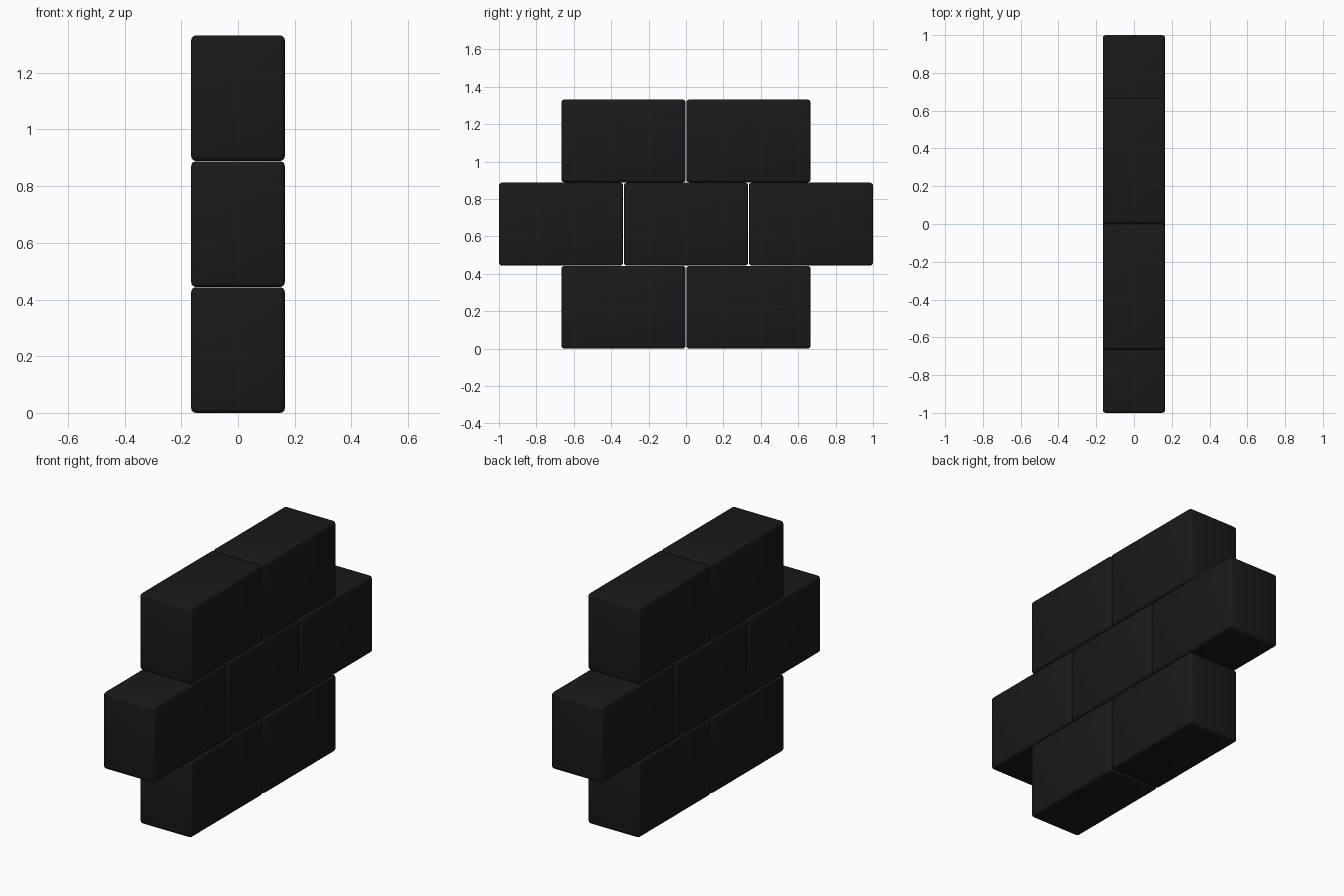
import bpy

if "Cube" in bpy.data.objects:
    bpy.data.objects.remove(bpy.data.objects["Cube"])

W, L, H = 0.33, 0.664, 0.443       # brick size in x, y, z
PITCH_Y, PITCH_Z = 0.668, 0.4445   # spacing including the thin joints

mat = bpy.data.materials.new("black_brick")
mat.diffuse_color = (0.01, 0.01, 0.01, 1)
mat.use_nodes = True
mat.node_tree.nodes["Principled BSDF"].inputs["Base Color"].default_value = mat.diffuse_color


def brick(name, y, z):
    bpy.ops.mesh.primitive_cube_add(size=1, location=(0, y, z))
    ob = bpy.context.object
    ob.name = name
    ob.scale = (W, L, H)
    bpy.ops.object.transform_apply(location=False, rotation=False, scale=True)
    # Rounded edges
    bev = ob.modifiers.new("rounded_edges", 'BEVEL')
    bev.width = 0.016
    bev.segments = 3
    bpy.ops.object.modifier_apply(modifier=bev.name)
    bpy.ops.object.shade_smooth_by_angle()
    ob.data.materials.append(mat)


# Three staggered courses: two, three, two bricks
for row, (label, count) in enumerate((("bottom", 2), ("middle", 3), ("top", 2))):
    for i in range(count):
        brick(f"{label}_brick_{i + 1}",
              (i - (count - 1) / 2) * PITCH_Y,
              H / 2 + row * PITCH_Z)
